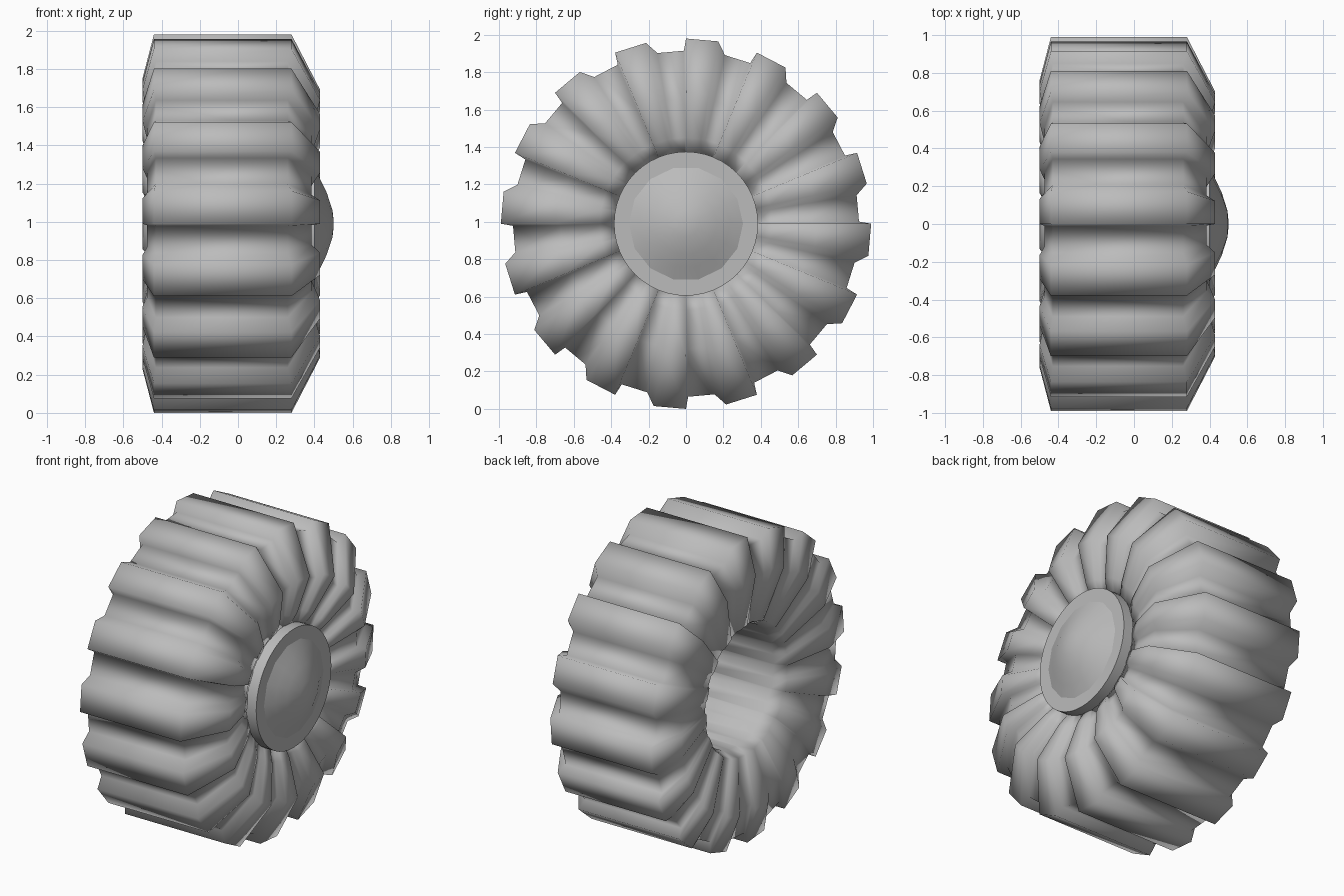
import bpy, bmesh, math

cube = bpy.data.objects.get("Cube")
if cube:
    bpy.data.objects.remove(cube, do_unlink=True)

CENTRE_Z = 0.99
TEETH = 16

grey = bpy.data.materials.new("plain grey")
grey.use_nodes = True
colour = (0.5, 0.5, 0.5, 1)
grey.diffuse_color = colour
grey.node_tree.nodes["Principled BSDF"].inputs["Base Color"].default_value = colour


def point(x, r, degrees):
    a = math.radians(degrees)
    return (x, r * math.cos(a), CENTRE_Z + r * math.sin(a))


def lathe(name, sections, closed, smooth_angle):
    """Join (angle, profile) sections around the x axis into one skin."""
    bm = bmesh.new()
    rings = [[bm.verts.new(point(x, r, a)) for x, r in prof] for a, prof in sections]
    rows = len(rings[0])
    for i, ring in enumerate(rings):
        nxt = rings[(i + 1) % len(rings)]
        for j in range(rows if closed else rows - 1):
            k = (j + 1) % rows
            bm.faces.new((ring[j], ring[k], nxt[k], nxt[j]))
    if not closed:
        for j in (0, rows - 1):
            bm.faces.new([ring[j] for ring in rings])
    bmesh.ops.recalc_face_normals(bm, faces=bm.faces)
    mesh = bpy.data.meshes.new(name)
    bm.to_mesh(mesh)
    bm.free()
    mesh.materials.append(grey)
    obj = bpy.data.objects.new(name, mesh)
    bpy.context.collection.objects.link(obj)
    bpy.ops.object.select_all(action="DESELECT")
    obj.select_set(True)
    bpy.context.view_layer.objects.active = obj
    bpy.ops.object.shade_smooth_by_angle(angle=math.radians(smooth_angle))
    return obj


# Tyre: lug and groove profiles (x, radius) alternate around the wheel
lug = [(-0.36, 0.385), (-0.44, 0.42), (-0.5, 0.76), (-0.44, 0.99),
       (0.28, 0.99), (0.43, 0.70), (0.37, 0.46), (0.33, 0.375)]
groove = [(-0.36, 0.385), (-0.43, 0.42), (-0.475, 0.73), (-0.43, 0.925),
          (0.26, 0.925), (0.385, 0.67), (0.34, 0.46), (0.32, 0.375)]
sections = []
for i in range(TEETH):
    start = -i * 360 / TEETH
    for offset, profile in ((0, lug), (-10, lug), (-13, groove), (-21.8, groove)):
        sections.append((start + offset, profile))
lathe("tyre", sections, True, 100)


# Hub parts: plain turned shapes
def turned(name, profile, sides, smooth_angle):
    return lathe(name, [(i * 360 / sides, profile) for i in range(sides)],
                 False, smooth_angle)


turned("hub_disc", [(0.33, 0.385), (0.40, 0.385)], 48, 30)
turned("hub_dome", [(0.39, 0.305), (0.40, 0.305), (0.432, 0.235),
                    (0.465, 0.165), (0.495, 0.07), (0.5, 0.02)], 14, 50)
